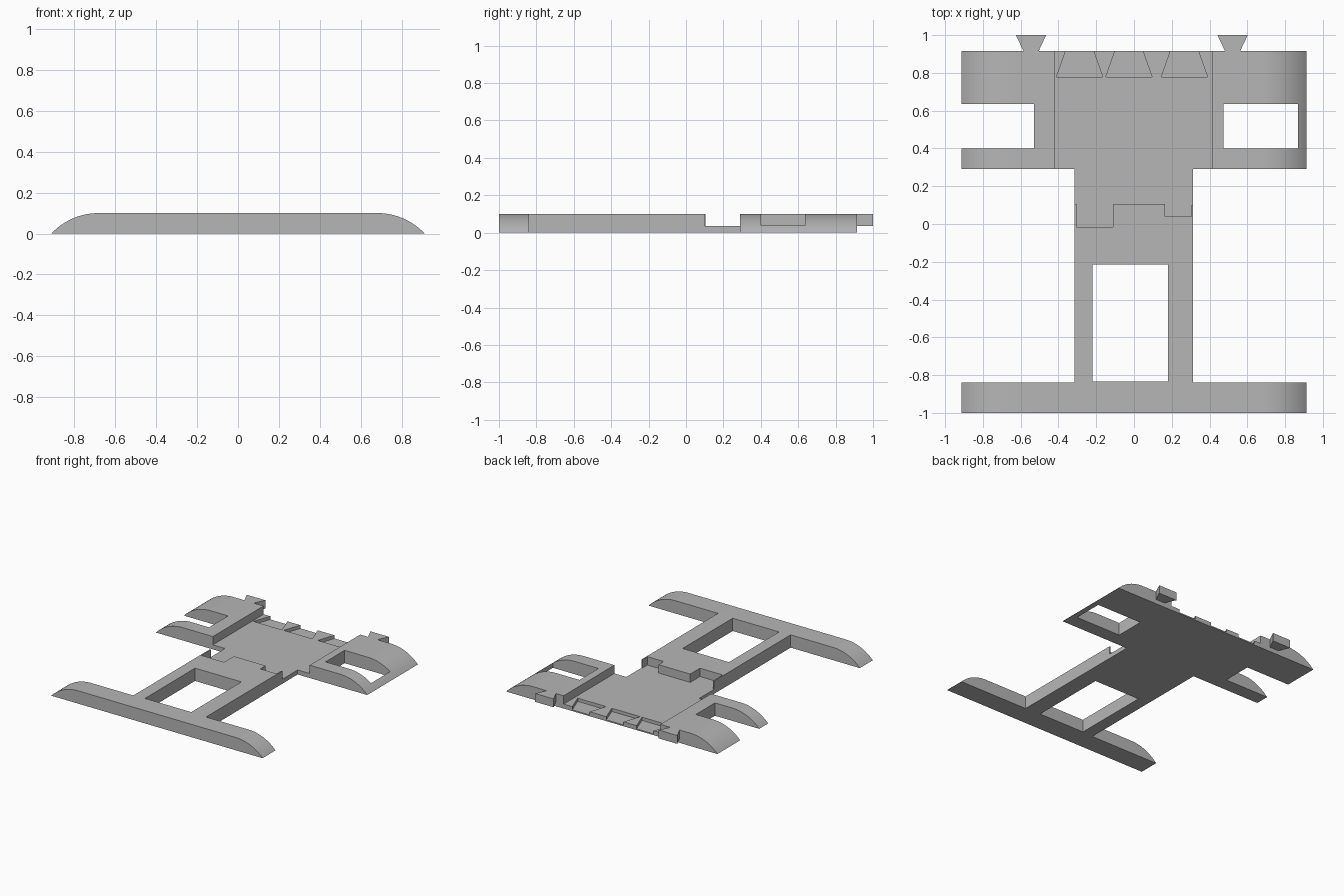
import bpy
import bmesh
import math
from mathutils import Vector

if "Cube" in bpy.data.objects:
    bpy.data.objects.remove(bpy.data.objects["Cube"], do_unlink=True)

TOP = 0.1       # full thickness
FLOOR = 0.035   # height of the recessed floor
BACK = 0.915    # rear edge of the plate

grey = bpy.data.materials.new("plain grey")
grey.use_nodes = True
colour = (0.47, 0.47, 0.47, 1)
grey.diffuse_color = colour
grey.node_tree.nodes["Principled BSDF"].inputs["Base Color"].default_value = colour


def prism(name, points, offset):
    """Extrude a flat polygon of 3D points along offset."""
    bm = bmesh.new()
    face = bm.faces.new([bm.verts.new(p) for p in points])
    moved = bmesh.ops.extrude_face_region(bm, geom=[face])["geom"]
    bmesh.ops.translate(bm, vec=Vector(offset),
                        verts=[v for v in moved if isinstance(v, bmesh.types.BMVert)])
    bmesh.ops.recalc_face_normals(bm, faces=bm.faces)
    mesh = bpy.data.meshes.new(name)
    bm.to_mesh(mesh)
    bm.free()
    mesh.materials.append(grey)
    obj = bpy.data.objects.new(name, mesh)
    bpy.context.collection.objects.link(obj)
    return obj


def plan(name, outline, z0, z1):
    return prism(name, [(x, y, z0) for x, y in outline], (0, 0, z1 - z0))


def box(x0, x1, y0, y1):
    return [(x0, y0), (x1, y0), (x1, y1), (x0, y1)]


# Slab whose two sides round down to the ground
half, flat = 0.912, 0.68
run = half - flat
radius = (run * run + TOP * TOP) / (2 * TOP)
sweep = math.asin(run / radius)
arc = [(flat + radius * math.sin(sweep * i / 16),
        TOP - radius * (1 - math.cos(sweep * i / 16))) for i in range(17)]
profile = arc[::-1] + [(-x, z) for x, z in arc]
frame = prism("frame_plate", [(x, -1, z) for x, z in profile], (0, 1 + BACK, 0))

# Openings cut through the full thickness
cuts = [plan("cutter", box(*b), -0.1, 0.2) for b in (
    (-1, -0.315, -0.84, 0.29),      # beside the legs
    (0.312, 1, -0.84, 0.29),
    (-0.22, 0.18, -0.833, -0.215),  # between the legs
    (-1, -0.53, 0.40, 0.635),       # open side slot
    (0.475, 0.868, 0.40, 0.635),    # closed side window
)]

# Recessed floor with its stepped front edge
pocket = [(-0.42, 1), (-0.42, 0.105), (-0.305, 0.105), (-0.305, -0.015),
          (-0.11, -0.015), (-0.11, 0.105), (0.165, 0.105), (0.165, 0.04),
          (0.305, 0.04), (0.305, 0.1), (0.415, 0.1), (0.415, 1)]
cuts.append(plan("cutter", pocket, FLOOR, 0.2))

# Dovetail sockets along the rear edge of the floor
for x in (-0.288, -0.027, 0.267):
    near, far = 0.123, 0.074
    cuts.append(plan("cutter", [(x - near, 0.777), (x + near, 0.777),
                                (x + far, BACK), (x + far, 1),
                                (x - far, 1), (x - far, BACK)], 0.01, 0.06))

bpy.context.view_layer.objects.active = frame
for cutter in cuts:
    cutter.hide_render = True
    mod = frame.modifiers.new("cut", "BOOLEAN")
    mod.operation = "DIFFERENCE"
    mod.solver = "EXACT"
    mod.object = cutter
    bpy.ops.object.modifier_apply(modifier=mod.name)
    bpy.data.objects.remove(cutter, do_unlink=True)

bpy.ops.object.select_all(action="DESELECT")
frame.select_set(True)
bpy.ops.object.shade_smooth_by_angle(angle=math.radians(25))

# Dovetail connectors behind the arms
for name, x in (("right_connector", -0.545), ("left_connector", 0.522)):
    plan(name, [(x - 0.04, BACK), (x + 0.04, BACK),
                (x + 0.08, 1), (x - 0.08, 1)], FLOOR, TOP)
